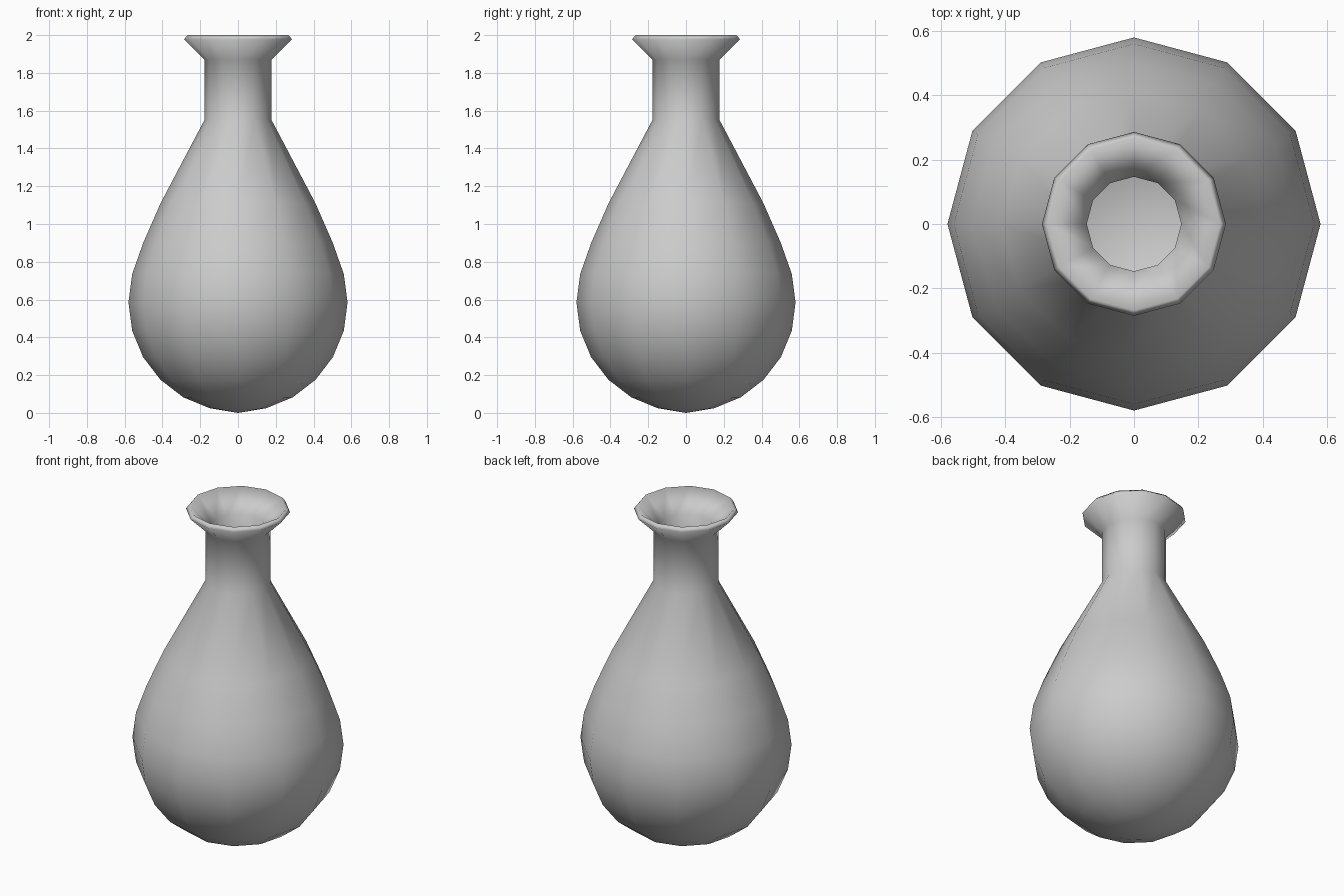
import bpy, bmesh
from math import sin, cos, pi, radians

if "Cube" in bpy.data.objects:
    bpy.data.objects.remove(bpy.data.objects["Cube"])

SIDES = 12
CENTRE_Z, RADIUS, WALL = 0.585, 0.58, 0.033


def bowl(radius):
    """Round lower half of the body, from the bottom pole past the equator."""
    return [(radius * sin(radians(a)), CENTRE_Z - radius * cos(radians(a)))
            for a in range(0, 106, 15)]


# outer wall: bowl, tapering shoulder, straight neck, flared lip
outer = bowl(RADIUS) + [(0.502, 0.90), (0.41, 1.11), (0.178, 1.55),
                        (0.178, 1.87), (0.286, 1.977)]
outer[0] = (0, 0)
# inner wall, following the outer one
inner = bowl(RADIUS - WALL) + [(0.47, 0.887), (0.38, 1.096), (0.147, 1.542),
                               (0.147, 1.885), (0.268, 2.0)]
profile = outer + inner[::-1]

# revolve the profile
bm = bmesh.new()
rings = []
for r, z in profile:
    if r < 1e-6:
        rings.append([bm.verts.new((0, 0, z))] * SIDES)
    else:
        rings.append([bm.verts.new((r * cos(2 * pi * i / SIDES),
                                    r * sin(2 * pi * i / SIDES), z))
                      for i in range(SIDES)])
for a, b in zip(rings, rings[1:]):
    for i in range(SIDES):
        j = (i + 1) % SIDES
        corners = list(dict.fromkeys((a[i], a[j], b[j], b[i])))
        bm.faces.new(corners).smooth = True
bmesh.ops.recalc_face_normals(bm, faces=bm.faces)

mesh = bpy.data.meshes.new("vase")
bm.to_mesh(mesh)
bm.free()
vase = bpy.data.objects.new("vase", mesh)
bpy.context.collection.objects.link(vase)
